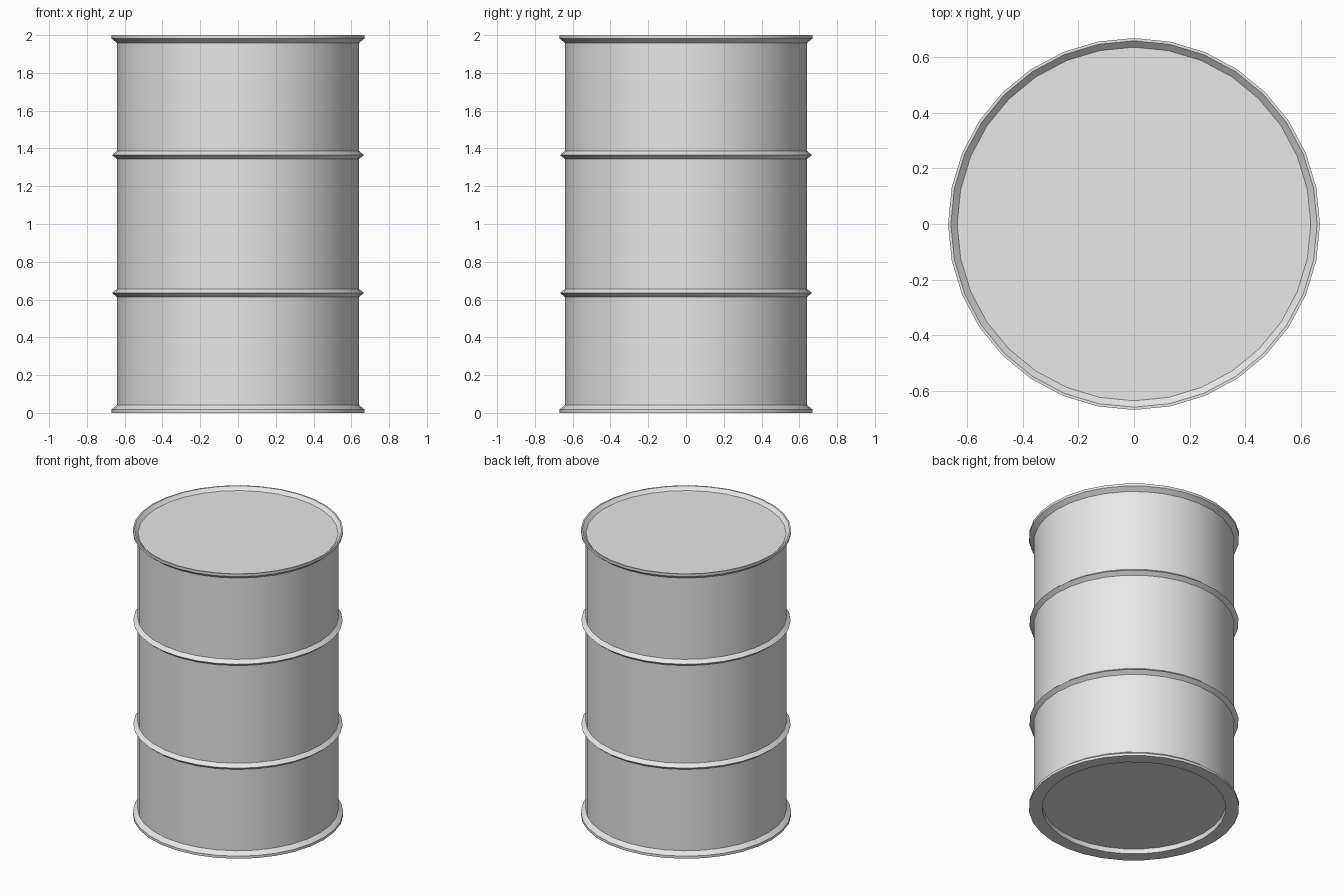
import bpy
import bmesh
from math import cos, sin, tau

SIDES = 32
WALL = 0.64

cube = bpy.data.objects.get("Cube")
if cube:
    bpy.data.objects.remove(cube, do_unlink=True)

# Bare metal
metal = bpy.data.materials.new("light grey metal")
metal.use_nodes = True
grey = (0.8, 0.8, 0.8, 1)
metal.diffuse_color = grey
metal.node_tree.nodes["Principled BSDF"].inputs["Base Color"].default_value = grey


def lathe(name, profile):
    """Turn (radius, height) points, listed bottom to top, around z."""
    bm = bmesh.new()
    rings = [[bm.verts.new((r * cos(tau * i / SIDES), r * sin(tau * i / SIDES), z))
              for i in range(SIDES)] for r, z in profile]
    for low, high in zip(rings, rings[1:]):
        for i in range(SIDES):
            j = (i + 1) % SIDES
            bm.faces.new((low[i], low[j], high[j], high[i]))
    return finish(name, bm)


def disc(name, radius, z, up):
    bm = bmesh.new()
    ring = [bm.verts.new((radius * cos(tau * i / SIDES), radius * sin(tau * i / SIDES), z))
            for i in range(SIDES)]
    bm.faces.new(ring if up else ring[::-1])
    return finish(name, bm)


def finish(name, bm):
    mesh = bpy.data.meshes.new(name)
    bm.to_mesh(mesh)
    bm.free()
    mesh.materials.append(metal)
    obj = bpy.data.objects.new(name, mesh)
    bpy.context.collection.objects.link(obj)
    bpy.ops.object.select_all(action="DESELECT")
    obj.select_set(True)
    bpy.context.view_layer.objects.active = obj
    bpy.ops.object.shade_smooth_by_angle()
    return obj


def rib(z):
    """Pointed hoop pressed out of the wall."""
    return [(WALL, z - 0.022), (0.667, z), (WALL, z + 0.022)]


# Shell: recessed foot, two hoops, flared top rim sloping in to the lid
foot = [(0.585, 0.035), (0.585, 0), (0.67, 0), (0.67, 0.018), (WALL, 0.042)]
rim = [(WALL, 1.958), (0.67, 1.982), (0.67, 2), (0.66, 2), (0.637, 1.978)]
lathe("drum_shell", foot + rib(0.635) + rib(1.365) + rim)

# End plates
disc("drum_lid", 0.637, 1.978, True)
disc("drum_base", 0.585, 0.035, False)
